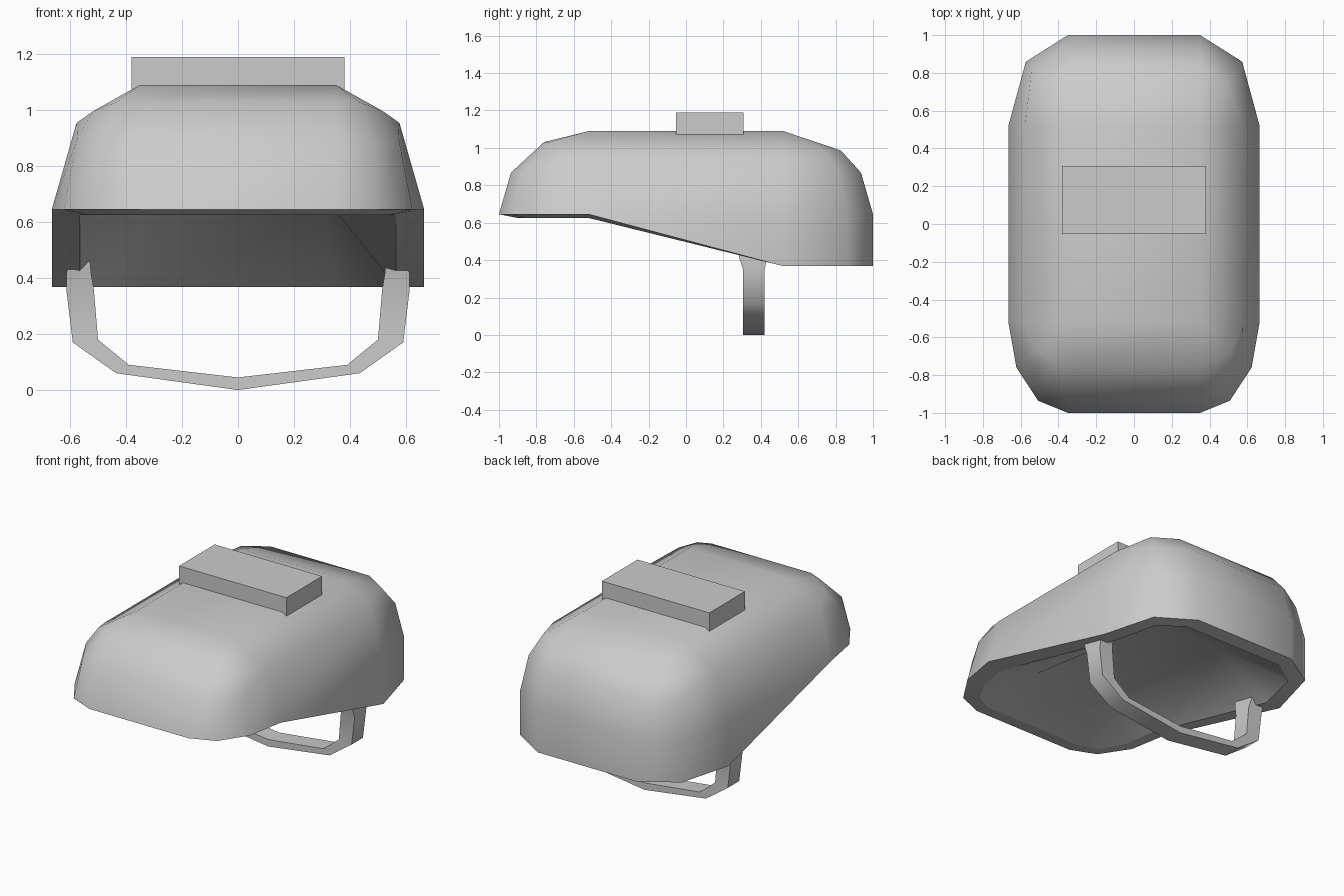
import bpy, bmesh
from math import sin, cos, radians

cube = bpy.data.objects.get("Cube")
if cube:
    bpy.data.objects.remove(cube)

grey = bpy.data.materials.new("light_grey")
grey.use_nodes = True
tone = (0.6, 0.6, 0.6, 1)
grey.diffuse_color = tone
grey.node_tree.nodes["Principled BSDF"].inputs["Base Color"].default_value = tone


def make(name, bm, smooth=None):
    bmesh.ops.remove_doubles(bm, verts=bm.verts, dist=0.001)
    mesh = bpy.data.meshes.new(name)
    bm.to_mesh(mesh)
    bm.free()
    mesh.materials.append(grey)
    ob = bpy.data.objects.new(name, mesh)
    bpy.context.collection.objects.link(ob)
    bpy.ops.object.select_all(action='DESELECT')
    ob.select_set(True)
    bpy.context.view_layer.objects.active = ob
    if smooth:
        bpy.ops.object.shade_smooth_by_angle(angle=radians(smooth))
    return ob


def loft(bm, rings):
    """Join successive closed rings of equal length with faces."""
    n = len(rings[0])
    for a, b in zip(rings, rings[1:]):
        for i in range(n):
            j = (i + 1) % n
            bm.faces.new((a[i], a[j], b[j], b[i]))


# Shell: rounded box dome whose rim drops toward the back
CX, CY, CZ = 0.35, 0.52, 0.645      # centres of the rounded corners
RX, RY, RZ = 0.315, 0.48, 0.445     # corner radii
BACK_Z = 0.368                      # rim height at the back

# (angle away from front/back, end direction, two latitude steps)
half = [(0, -1, 30, 60), (30, -1, 30, 60), (60, -1, 35, 52), (90, -1, 44, 44),
        (90, 1, 44, 44), (45, 1, 30, 50), (0, 1, 30, 50)]
columns = [(1, *c) for c in half] + [(-1, *c) for c in reversed(half)]


def rim_ring(bm, inset, drop_front):
    """Closed ring following the rim, moved inward by inset."""
    ring = []
    for side, turn, end, _, _ in columns:
        a = radians(turn)
        x = side * (CX + (RX - inset) * sin(a))
        y = end * (CY + (RY - inset) * cos(a))
        z = CZ - drop_front if end < 0 else BACK_Z
        ring.append(bm.verts.new((x, y, z)))
    return ring


bm = bmesh.new()
rings = [rim_ring(bm, 0.1, 0.02), rim_ring(bm, 0, 0)] + [[] for _ in range(4)]
for side, turn, end, low, high in columns:
    a = radians(turn)
    for k, lat in enumerate((0, low, high, 90), start=2):
        t = radians(lat)
        rings[k].append(bm.verts.new((side * (CX + RX * sin(a) * cos(t)),
                                      end * (CY + RY * cos(a) * cos(t)),
                                      CZ + RZ * sin(t))))
loft(bm, rings)
bm.faces.new(rings[-1])
make("helmet_shell", bm, smooth=60)

# Hollow underside: sloping walls up to a nearly level ceiling
bm = bmesh.new()
edge = rim_ring(bm, 0.1, 0.02)
ceiling = [bm.verts.new((side * 0.30, -0.52 if end < 0 else 0.45,
                         0.70 if end < 0 else 0.65))
           for side, _, end, _, _ in columns]
loft(bm, [ceiling, edge])
bm.faces.new(ceiling[::-1])
make("helmet_underside", bm, smooth=60)

# Chin strap: rectangular section swept from side to side
# (outer x, outer z, inner x, inner z, front y, back y)
strap = [(0.61, 0.46, 0.53, 0.48, 0.28, 0.44),
         (0.612, 0.41, 0.525, 0.42, 0.285, 0.435),
         (0.612, 0.35, 0.515, 0.36, 0.305, 0.42),
         (0.59, 0.17, 0.50, 0.18, 0.305, 0.42),
         (0.435, 0.06, 0.39, 0.09, 0.305, 0.42),
         (0, 0, 0, 0.045, 0.305, 0.42)]
path = [(1, s) for s in strap] + [(-1, s) for s in reversed(strap[:-1])]
bm = bmesh.new()
sections = []
for side, (ox, oz, ix, iz, y0, y1) in path:
    corners = ((ox, y0, oz), (ox, y1, oz), (ix, y1, iz), (ix, y0, iz))
    sections.append([bm.verts.new((side * x, y, z)) for x, y, z in corners])
loft(bm, sections)
bm.faces.new(sections[0])
bm.faces.new(sections[-1])
bmesh.ops.recalc_face_normals(bm, faces=bm.faces)
make("chin_strap", bm, smooth=50)

# Block mounted across the crown
bm = bmesh.new()
bmesh.ops.create_cube(bm, size=1)
bmesh.ops.scale(bm, vec=(0.76, 0.36, 0.12), verts=bm.verts)
bmesh.ops.translate(bm, vec=(0, 0.127, 1.13), verts=bm.verts)
make("top_block", bm)
